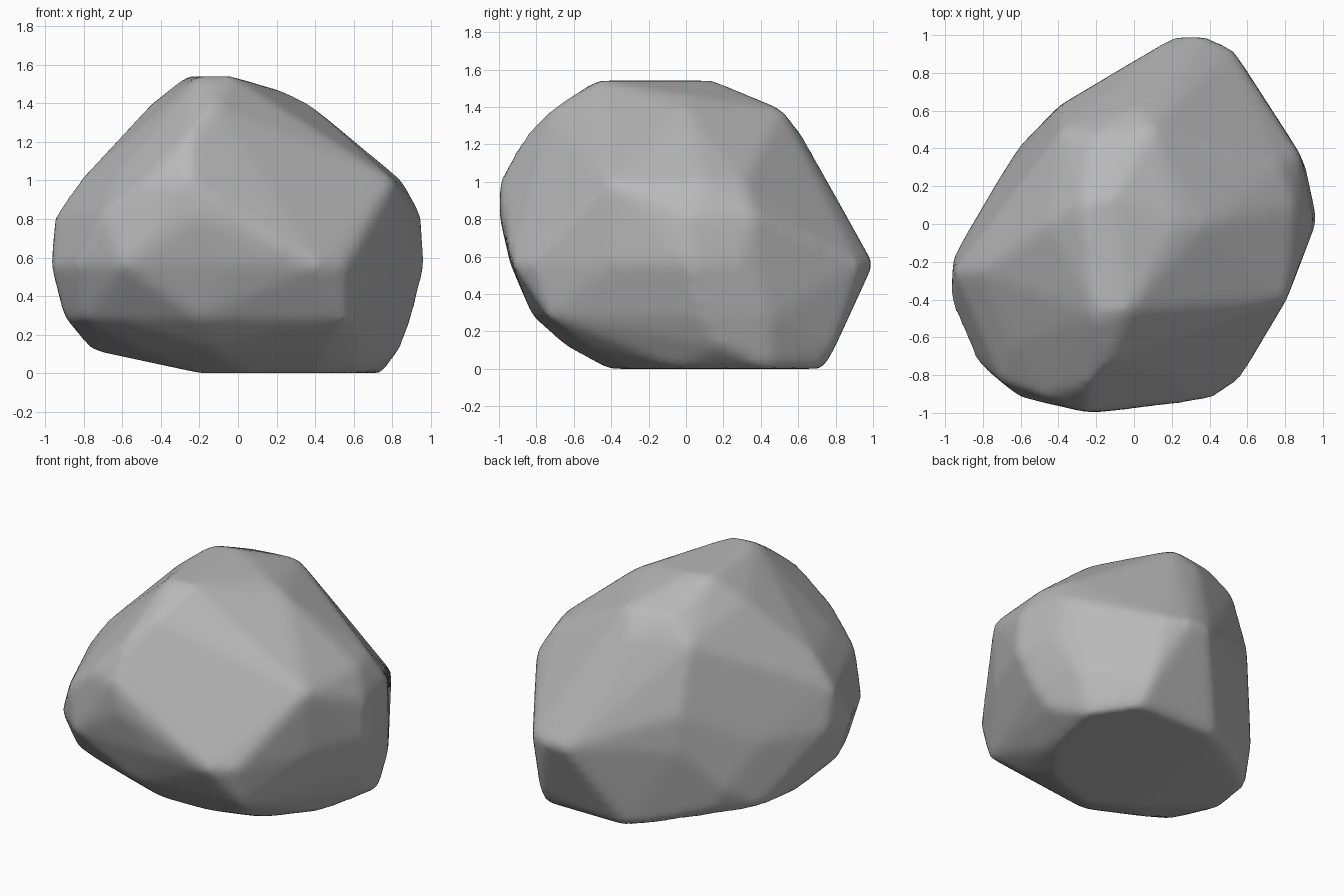
import bpy
import bmesh
from mathutils import Vector

default_cube = bpy.data.objects.get("Cube")
if default_cube:
    bpy.data.objects.remove(default_cube, do_unlink=True)


def make_material(name, value):
    material = bpy.data.materials.new(name)
    material.use_nodes = True
    colour = (value, value, value, 1)
    material.diffuse_color = colour
    shader = material.node_tree.nodes["Principled BSDF"]
    shader.inputs["Base Color"].default_value = colour
    shader.inputs["Roughness"].default_value = 0.9
    return material


def add_modifier(target, name, kind, **settings):
    modifier = target.modifiers.new(name, kind)
    for setting, value in settings.items():
        setattr(modifier, setting, value)
    return modifier


# Corner outlines of the boulder at each height, in hundredths of a unit
outlines = {
    0: [(41, -30), (65, -3), (75, 45), (55, 73), (-6, 73), (-20, -28), (5, -42)],
    12: [(84, 18), (55, 80), (-50, 46), (-72, 22), (-76, -8), (-50, -46),
         (-13, -64), (45, -55)],
    28: [(90, 10), (83, 45), (-60, 42), (-90, -35), (-80, -60), (-62, -68),
         (-20, -82), (56, -74)],
    56: [(97, 2), (91, 30), (52, 93), (37, 100), (23, 100), (-39, 63), (-72, 23),
         (-96, -18), (-97, -40), (-83, -73), (-60, -92), (0, -94), (41, -93),
         (56, -82), (80, -40)],
    82: [(95, 2), (88, 37), (-39, 63), (-95, -25), (-70, -84), (-20, -100)],
    100: [(81, -40), (85, 10), (78, 31), (31, 70), (-82, -25), (-65, -65),
          (-48, -92), (-25, -100)],
    125: [(0, 62), (-38, 50), (-58, -10), (-25, -86)],
    139: [(38, 0), (10, 51), (-22, 46), (-46, 0), (-12, -72)],
    146: [(24, 2)],
    154: [(-27, 10), (-10, 15), (-3, -46), (-20, -48)],
}


def build_boulder(name, levels):
    """Wrap the corner outlines in one closed faceted skin."""
    mesh = bpy.data.meshes.new(name)
    bm = bmesh.new()
    for height, outline in levels.items():
        for x, y in outline:
            bm.verts.new(Vector((x, y, height)) / 100)
    hull = bmesh.ops.convex_hull(bm, input=bm.verts)
    loose = {item for item in hull["geom_interior"] + hull["geom_unused"]
             if isinstance(item, bmesh.types.BMVert)}
    bmesh.ops.delete(bm, geom=list(loose), context="VERTS")
    bmesh.ops.recalc_face_normals(bm, faces=bm.faces)
    bm.to_mesh(mesh)
    bm.free()
    boulder = bpy.data.objects.new(name, mesh)
    bpy.context.collection.objects.link(boulder)
    return boulder


boulder = build_boulder("boulder", outlines)
boulder.data.materials.append(make_material("stone grey", 0.48))

# Worn edges: even out the skin, then soften its corners slightly
add_modifier(boulder, "even_skin", "REMESH", mode="VOXEL", voxel_size=0.035,
             use_smooth_shade=True)
add_modifier(boulder, "worn_edges", "SMOOTH", factor=0.5, iterations=6)

bpy.ops.object.select_all(action="DESELECT")
boulder.select_set(True)
bpy.context.view_layer.objects.active = boulder
bpy.ops.object.shade_smooth()
